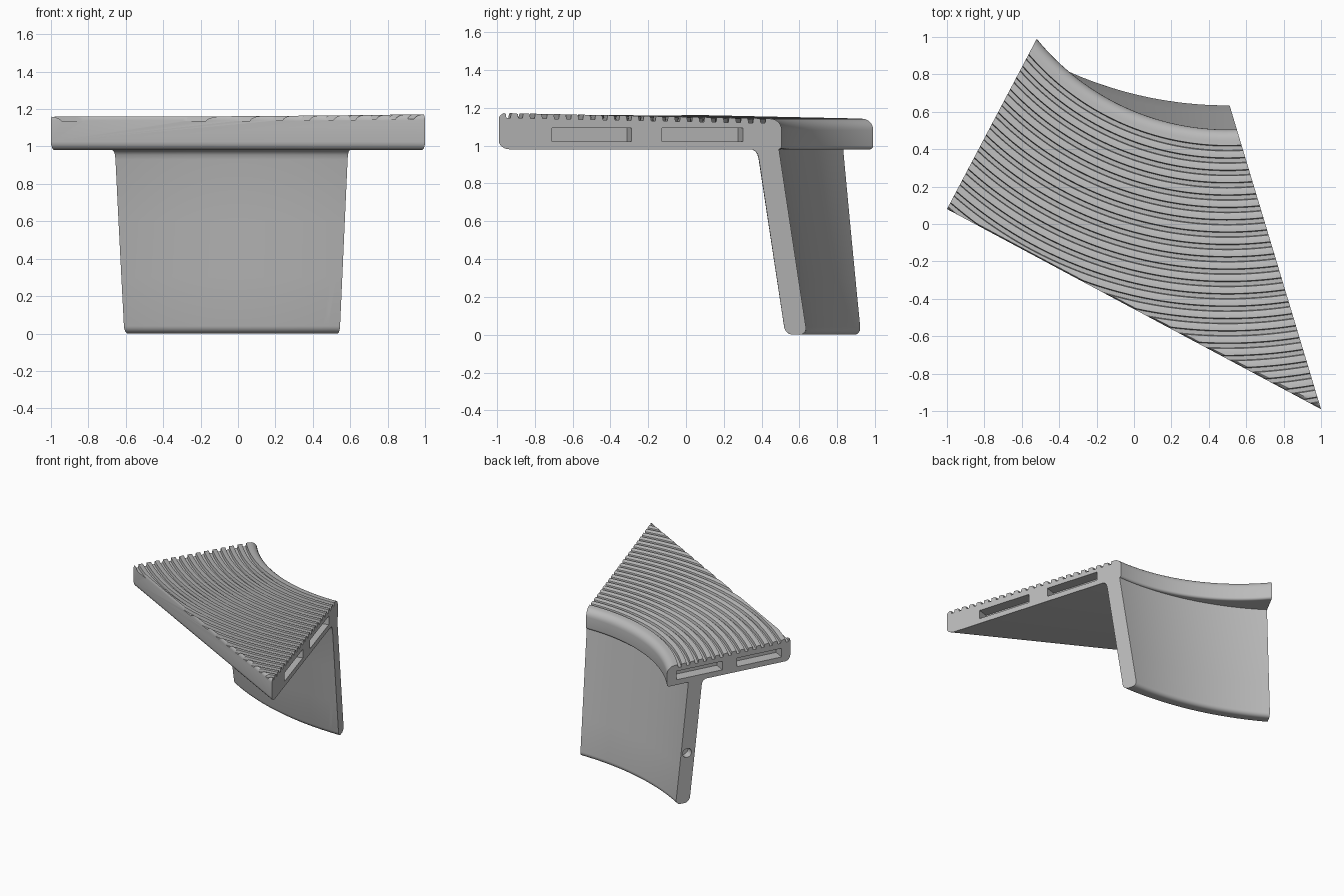
import bpy, bmesh, math
from mathutils import Vector

if "Cube" in bpy.data.objects:
    bpy.data.objects.remove(bpy.data.objects["Cube"])

mat = bpy.data.materials.new("plain grey")
mat.use_nodes = True
GREY = (0.5, 0.5, 0.5, 1)
mat.diffuse_color = GREY
mat.node_tree.nodes["Principled BSDF"].inputs["Base Color"].default_value = GREY

# End planes as lines in plan: back corner and front corner
LEFT_END = (Vector((-0.52, 0.99)), Vector((-1, 0.08)))
RIGHT_END = (Vector((0.55, 0.505)), Vector((1, -0.99)))
CX = 0.5
STATIONS = 40
BASE = 0.98


def finish(name, bm):
    bmesh.ops.recalc_face_normals(bm, faces=bm.faces)
    mesh = bpy.data.meshes.new(name)
    bm.to_mesh(mesh)
    bm.free()
    mesh.materials.append(mat)
    ob = bpy.data.objects.new(name, mesh)
    bpy.context.collection.objects.link(ob)
    return ob


def arc_angle(line, cy, r):
    """Angle where an arc about (CX, cy) meets an end plane."""
    a, b = line
    d = (b - a).normalized()
    f = a - Vector((CX, cy))
    k = f.dot(d)
    p = f + d * (-k + math.sqrt(k * k - f.dot(f) + r * r))
    return math.atan2(p.x, -p.y)


def sweep(name, section):
    """Sweep (centre y, radius, z) points along arcs between the end planes."""
    bm = bmesh.new()
    rows = []
    for cy, r, z in section:
        a, b = arc_angle(LEFT_END, cy, r), arc_angle(RIGHT_END, cy, r)
        angles = [a + (b - a) * i / STATIONS for i in range(STATIONS + 1)]
        rows.append([bm.verts.new((CX + r * math.sin(t), cy - r * math.cos(t), z)) for t in angles])
    for j, row in enumerate(rows):
        nxt = rows[(j + 1) % len(rows)]
        for i in range(STATIONS):
            bm.faces.new((row[i], row[i + 1], nxt[i + 1], nxt[i]))
    bm.faces.new([row[0] for row in rows])
    bm.faces.new([row[-1] for row in rows])
    return finish(name, bm)


def corner(u, z, rad, start, steps=6):
    """Quarter-round points, turning clockwise from the start angle."""
    return [(u + rad * math.cos(math.radians(start - 90 * i / steps)),
             z + rad * math.sin(math.radians(start - 90 * i / steps))) for i in range(steps + 1)]


def boolean(ob, cutter, operation):
    mod = ob.modifiers.new("cut", 'BOOLEAN')
    mod.operation, mod.object, mod.solver = operation, cutter, 'EXACT'
    bpy.context.view_layer.objects.active = ob
    bpy.ops.object.modifier_apply(modifier=mod.name)
    bpy.data.objects.remove(cutter)


# Ribbed plate: rounded back edge, then concentric ribs towards the front
R0, PITCH = 1.315, 0.066


def rib_top(r):
    return 1.142 + 0.02 * (r - R0)


outline = corner(R0 + 0.02, BASE + 0.02, 0.02, 270)
outline += corner(R0 + 0.06, rib_top(R0) - 0.06, 0.06, 180)
r = R0 + 0.085
while r < 2.95:
    z = rib_top(r)
    outline += [(r, z), (r + 0.004, z - 0.025), (r + 0.026, z - 0.025),
                (r + 0.03, z - 0.004), (r + 0.036, z)]
    r += PITCH
outline += [(r, rib_top(r)), (r, BASE)]
plate = sweep("ribbed_plate", [(1.82, u, z) for u, z in outline])

# Straight front edge with rounded top and bottom
bm = bmesh.new()
corners = [LEFT_END[1], RIGHT_END[1], Vector((1, 1.5)), Vector((-1, 1.5))]
corners[0] = corners[0] - Vector((2, -1.07))
corners[1] = corners[1] + Vector((2, -1.07))
lower = [bm.verts.new((*p, BASE - 0.0)) for p in corners]
upper = [bm.verts.new((*p, 1.175)) for p in corners]
bm.faces.new(lower)
bm.faces.new(upper)
for i in range(4):
    j = (i + 1) % 4
    bm.faces.new((lower[i], lower[j], upper[j], upper[i]))
for pair, size in ((lower, 0.045), (upper, 0.035)):
    edge = bm.edges.get((pair[0], pair[1]))
    bmesh.ops.bevel(bm, geom=[edge], offset=size, segments=6, profile=0.5, affect='EDGES')
for v in bm.verts:          # clear the underside of the plate except at the front round
    if v.co.y > 1.4 and v.co.z < 1:
        v.co.z -= 0.001
boolean(plate, finish("front_trim", bm), 'INTERSECT')

# Leaning curved leg: rounded foot, small fillet under the plate
T = 0.115
outline = corner(T - 0.04, 0.04, 0.04, 0) + corner(0.04, 0.04, 0.04, 270)
outline += [(0, z) for z in (0.3, 0.6, 0.9, 1.0)]
outline += [(T + 0.03, 1.0), (T + 0.03, BASE), (T + 0.012, 0.972), (T + 0.003, 0.955), (T, 0.93)]
outline += [(T, z) for z in (0.6, 0.3)]
leg = sweep("curved_leg", [(2.73 - 0.285 * z, 2.09 - 0.133 * z + u, z) for u, z in outline])


def end_cutter(line, y, z, length, height, depth, round_hole):
    """Block or pin set into an end plane at the given y and z."""
    a, b = line
    d = (b - a).normalized()
    p = a + (b - a) * ((y - a.y) / (b.y - a.y))
    bm = bmesh.new()
    if round_hole:
        bmesh.ops.create_cone(bm, cap_ends=True, segments=24, radius1=height / 2,
                              radius2=height / 2, depth=2 * depth)
        for v in bm.verts:
            v.co = Vector((v.co.x, v.co.z, v.co.y))
    else:
        bmesh.ops.create_cube(bm, size=1)
        for v in bm.verts:
            v.co = Vector((v.co.x * length, v.co.y * 2 * depth, v.co.z * height))
    for v in bm.verts:
        q = p + d * v.co.x + Vector((-d.y, d.x)) * v.co.y
        v.co = Vector((q.x, q.y, z + v.co.z))
    return finish("cutter", bm)


# Two slots in each plate end and three holes in each leg end
for line, top_y, foot_y in ((LEFT_END, 0.782, 0.882), (RIGHT_END, 0.43, 0.577)):
    span = line[1].y - line[0].y
    length = (line[1] - line[0]).length
    for f0, f1 in ((0.137, 0.423), (0.53, 0.812)) if line is RIGHT_END else ((0.08, 0.45), (0.57, 0.93)):
        y = line[0].y + span * (f0 + f1) / 2
        boolean(plate, end_cutter(line, y, 1.057, length * (f1 - f0), 0.07, 0.09, False), 'DIFFERENCE')
    for z in (0.675, 0.405, 0.125):
        y = foot_y + (top_y - foot_y) * z / BASE
        boolean(leg, end_cutter(line, y, z, 0, 0.074, 0.06, True), 'DIFFERENCE')

for ob in (plate, leg):
    bpy.ops.object.select_all(action='DESELECT')
    ob.select_set(True)
    bpy.context.view_layer.objects.active = ob
    bpy.ops.object.shade_smooth_by_angle(angle=math.radians(35))
